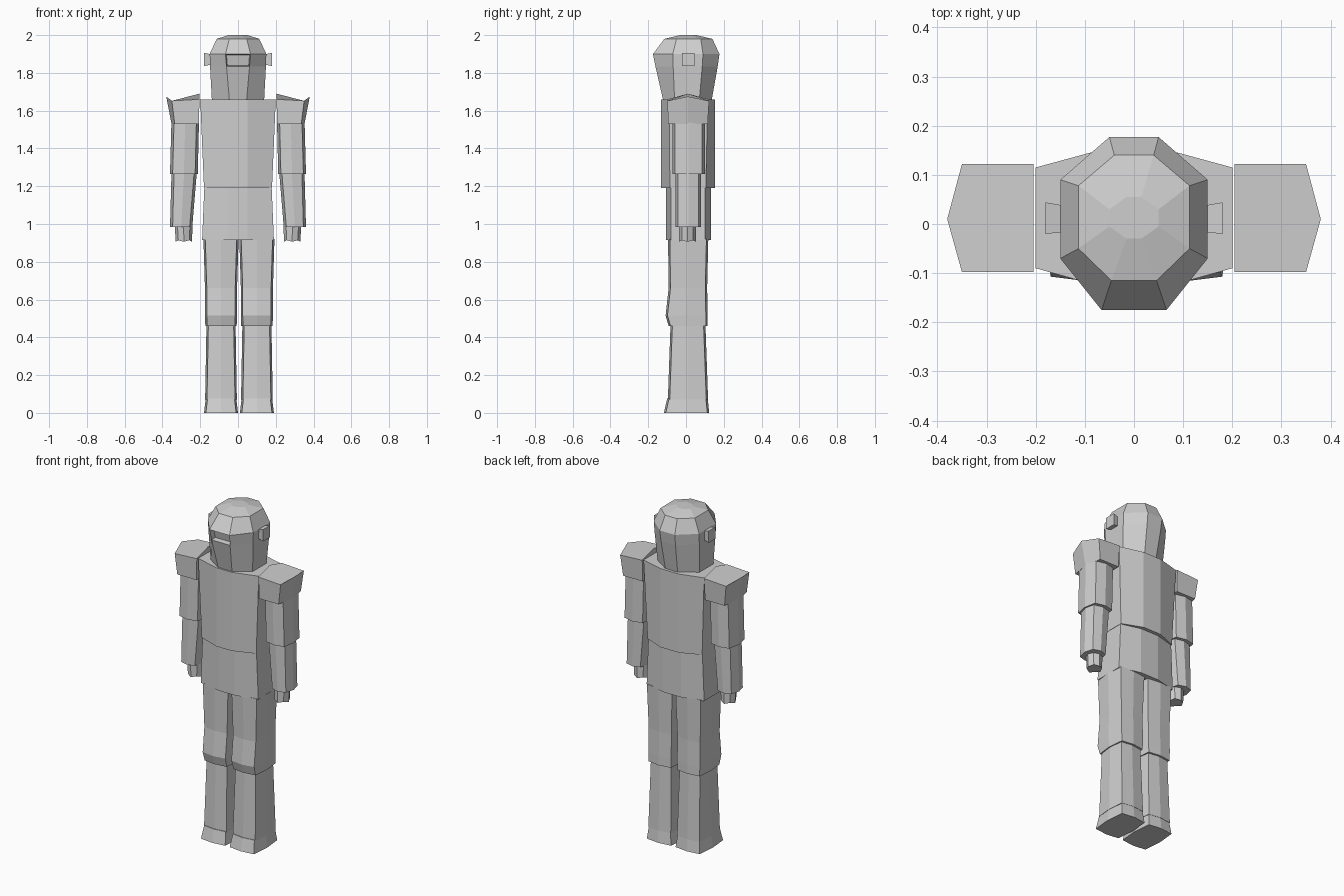
import bpy, bmesh

cube = bpy.data.objects.get("Cube")
if cube:
    bpy.data.objects.remove(cube, do_unlink=True)

grey = bpy.data.materials.new("plain_grey")
grey.use_nodes = True
colour = (0.62, 0.62, 0.62, 1)
grey.diffuse_color = colour
grey.node_tree.nodes["Principled BSDF"].inputs["Base Color"].default_value = colour


def loft(name, rings, recess=None):
    """Skin a stack of rings from bottom to top and cap both ends."""
    bm = bmesh.new()
    loops = [[bm.verts.new(p) for p in ring] for ring in rings]
    count = len(loops[0])
    sides = []
    for low, high in zip(loops, loops[1:]):
        for i in range(count):
            j = (i + 1) % count
            sides.append(bm.faces.new((low[i], low[j], high[j], high[i])))
    bm.faces.new(loops[0][::-1])
    bm.faces.new(loops[-1])
    bmesh.ops.recalc_face_normals(bm, faces=bm.faces[:])
    if recess is not None:
        slot = sides[recess]
        bmesh.ops.inset_region(bm, faces=[slot], thickness=0.007)
        bmesh.ops.translate(bm, verts=slot.verts[:], vec=(0, 0.03, 0))
    mesh = bpy.data.meshes.new(name)
    bm.to_mesh(mesh)
    bm.free()
    mesh.materials.append(grey)
    bpy.context.collection.objects.link(bpy.data.objects.new(name, mesh))


def body_ring(z, width, front, back, side_front, side_back, front_w, back_w):
    """Symmetric octagon; the first edge is the front facet."""
    half = [(front_w, front), (width, side_front), (width, side_back), (back_w, back)]
    return [(-front_w, front, z)] + [(x, y, z) for x, y in half] + \
           [(-x, y, z) for x, y in half[:0:-1]]


def limb_ring(z, x0, x1, y0, y1, side=1, bulge=0.008, drop=0):
    """Box section whose four sides are each slightly peaked in the middle."""
    xm, ym, b = (x0 + x1) / 2, (y0 + y1) / 2, bulge
    pts = [(x0 + b, y0 + b), (xm, y0), (x1 - b, y0 + b), (x1, ym),
           (x1 - b, y1 - b), (xm, y1), (x0 + b, y1 - b), (x0, ym)]
    return [(side * x, y, z - (drop if i % 2 else 0)) for i, (x, y) in enumerate(pts)]


# Helmet with a recessed visor slot
loft("helmet", [
    body_ring(1.65, 0.138, -0.12, 0.135, -0.06, 0.07, 0.045, 0.04),
    body_ring(1.835, 0.148, -0.162, 0.168, -0.068, 0.086, 0.061, 0.048),
    body_ring(1.90, 0.15, -0.175, 0.177, -0.07, 0.09, 0.066, 0.05),
    body_ring(1.98, 0.113, -0.115, 0.14, -0.05, 0.078, 0.046, 0.04),
    body_ring(2.0, 0.05, -0.03, 0.055, -0.005, 0.03, 0.015, 0.015),
], recess=8)

# Torso: deeper chest over a slimmer waist
loft("chest", [
    body_ring(1.19, 0.18, -0.132, 0.153, -0.085, 0.105, 0.05, 0.06),
    body_ring(1.66, 0.2, -0.132, 0.153, -0.09, 0.115, 0.05, 0.06),
])
loft("waist", [
    body_ring(0.915, 0.19, -0.106, 0.132, -0.08, 0.1, 0.05, 0.06),
    body_ring(1.20, 0.178, -0.106, 0.132, -0.08, 0.1, 0.05, 0.06),
])

for side, label in ((1, "left"), (-1, "right")):
    # Ear disc, flared outward
    inner = [(-0.016, 1.845), (0.036, 1.845), (0.036, 1.897), (-0.016, 1.897)]
    outer = [(-0.02, 1.836), (0.044, 1.836), (0.044, 1.906), (-0.02, 1.906)]
    loft(label + "_ear_disc", [[(side * x, y, z) for y, z in ring]
                               for x, ring in ((0.135, inner), (0.18, outer))])

    # Shoulder pad with a ridged top and pointed outer end
    def pad(points):
        return [(side * x, y, z) for x, y, z in points]
    loft(label + "_shoulder_pad", [
        pad([(0.207, -0.095, 1.53), (0.335, -0.095, 1.53), (0.352, 0.01, 1.53),
             (0.335, 0.115, 1.53), (0.207, 0.115, 1.53), (0.207, 0.01, 1.53)]),
        pad([(0.204, -0.098, 1.66), (0.35, -0.098, 1.652), (0.38, 0.01, 1.675),
             (0.35, 0.122, 1.652), (0.204, 0.122, 1.66), (0.204, 0.01, 1.69)]),
    ])

    # Arm
    loft(label + "_upper_arm", [
        limb_ring(1.265, 0.213, 0.36, -0.072, 0.1, side, 0.014),
        limb_ring(1.56, 0.206, 0.352, -0.072, 0.1, side, 0.014),
    ])
    loft(label + "_forearm", [
        limb_ring(0.985, 0.242, 0.36, -0.056, 0.08, side, 0.014),
        limb_ring(1.275, 0.218, 0.352, -0.056, 0.08, side, 0.014),
    ])
    loft(label + "_hand", [
        limb_ring(0.914, 0.244, 0.33, -0.036, 0.052, side, 0.014, 0.008),
        limb_ring(1.0, 0.24, 0.335, -0.036, 0.052, side, 0.014),
    ])

    # Leg, centred a touch off its half of the body
    c = 0.1 if side > 0 else -0.09

    def leg(z, half, front, back):
        return limb_ring(z, c - half, c + half, front, back, 1, 0.01)
    loft(label + "_thigh", [
        leg(0.46, 0.083, -0.092, 0.115),
        leg(0.515, 0.085, -0.108, 0.115),
        leg(0.66, 0.085, -0.092, 0.112),
        leg(0.92, 0.093, -0.095, 0.118),
    ])
    loft(label + "_shin", [
        leg(0.07, 0.084, -0.096, 0.117),
        leg(0.465, 0.077, -0.082, 0.103),
    ])
    loft(label + "_foot", [
        leg(0, 0.09, -0.117, 0.123),
        leg(0.075, 0.081, -0.1, 0.115),
    ])
